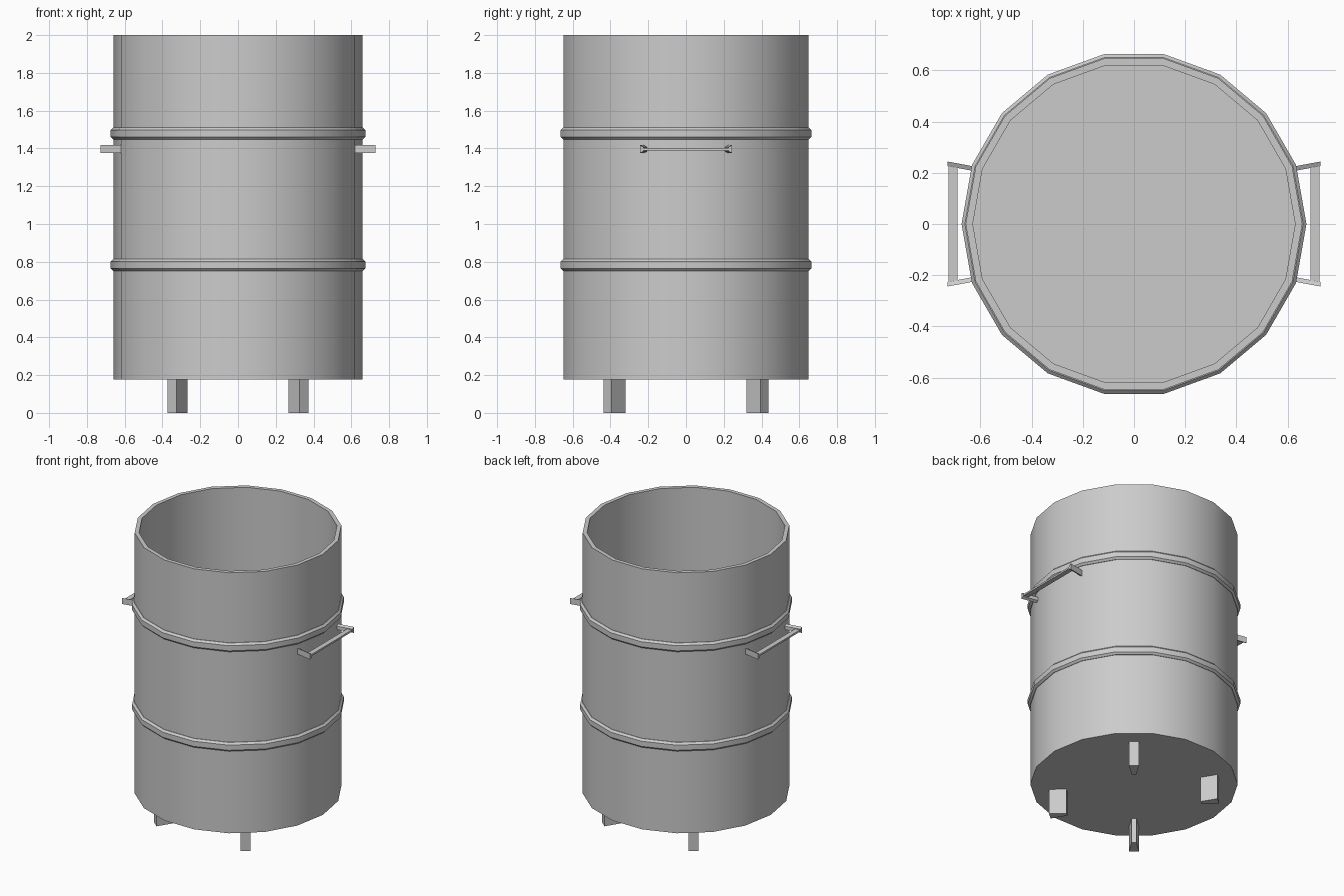
import bpy, bmesh
from math import cos, sin, radians

if "Cube" in bpy.data.objects:
    bpy.data.objects.remove(bpy.data.objects["Cube"])

SIDES = 18


def finish(name, bm, smooth=False):
    bmesh.ops.recalc_face_normals(bm, faces=bm.faces)
    me = bpy.data.meshes.new(name)
    bm.to_mesh(me)
    bm.free()
    ob = bpy.data.objects.new(name, me)
    bpy.context.collection.objects.link(ob)
    if smooth:
        bpy.ops.object.select_all(action='DESELECT')
        ob.select_set(True)
        bpy.context.view_layer.objects.active = ob
        bpy.ops.object.shade_smooth_by_angle(angle=radians(30))
    return ob


def lathe(name, profile, closed):
    """Revolve (radius, z) points; open profiles get caps at both ends."""
    bm = bmesh.new()
    rings = [[bm.verts.new((r * cos(radians(i * 360 / SIDES)),
                            r * sin(radians(i * 360 / SIDES)), z))
              for i in range(SIDES)] for r, z in profile]
    pairs = list(zip(rings, rings[1:]))
    if closed:
        pairs.append((rings[-1], rings[0]))
    else:
        bm.faces.new(rings[0])
        bm.faces.new(rings[-1])
    for a, b in pairs:
        for i in range(SIDES):
            j = (i + 1) % SIDES
            bm.faces.new((a[i], a[j], b[j], b[i]))
    return finish(name, bm, True)


def loft(name, start, end):
    """Solid between two matching outlines."""
    bm = bmesh.new()
    a = [bm.verts.new(p) for p in start]
    b = [bm.verts.new(p) for p in end]
    bm.faces.new(a)
    bm.faces.new(b)
    n = len(a)
    for i in range(n):
        j = (i + 1) % n
        bm.faces.new((a[i], a[j], b[j], b[i]))
    return finish(name, bm)


# Open barrel with wall thickness and floor
lathe("barrel", [(0.658, 0.177), (0.658, 2.0), (0.63, 2.0), (0.63, 0.205)], False)

# Raised hoops
for name, z in (("lower_hoop", 0.783), ("upper_hoop", 1.479)):
    lathe(name, [(0.645, z - 0.031), (0.661, z - 0.031), (0.674, z - 0.018),
                 (0.674, z + 0.018), (0.661, z + 0.031), (0.645, z + 0.031)], True)

# Wedge-shaped legs
for k, ang in enumerate((50, 130, 230, 310)):
    c, s = cos(radians(ang)), sin(radians(ang))
    outline = [(0.543, -0.032), (0.543, 0.032), (0.432, 0.015), (0.432, -0.015)]
    pts = [(r * c - t * s, r * s + t * c) for r, t in outline]
    loft(f"leg_{k + 1}", [(x, y, 0) for x, y in pts],
         [(x, y, 0.185) for x, y in pts])

# Side handles: slanted brackets joined by a thin bar
Z = 1.396
for side, sx in (("left", -1), ("right", 1)):
    for end, sy in (("front", -1), ("back", 1)):
        def section(x, y):
            return [(sx * x, sy * y, Z - 0.021), (sx * x, sy * y, Z + 0.021),
                    (sx * x, sy * (y - 0.018), Z + 0.012),
                    (sx * x, sy * (y - 0.018), Z - 0.012)]
        loft(f"{side}_{end}_bracket", section(0.615, 0.223), section(0.728, 0.244))
    bar = [(0.69, Z - 0.006), (0.725, Z - 0.006), (0.725, Z + 0.006), (0.69, Z + 0.006)]
    loft(f"{side}_handle_bar", [(sx * x, -0.23, z) for x, z in bar],
         [(sx * x, 0.23, z) for x, z in bar])
